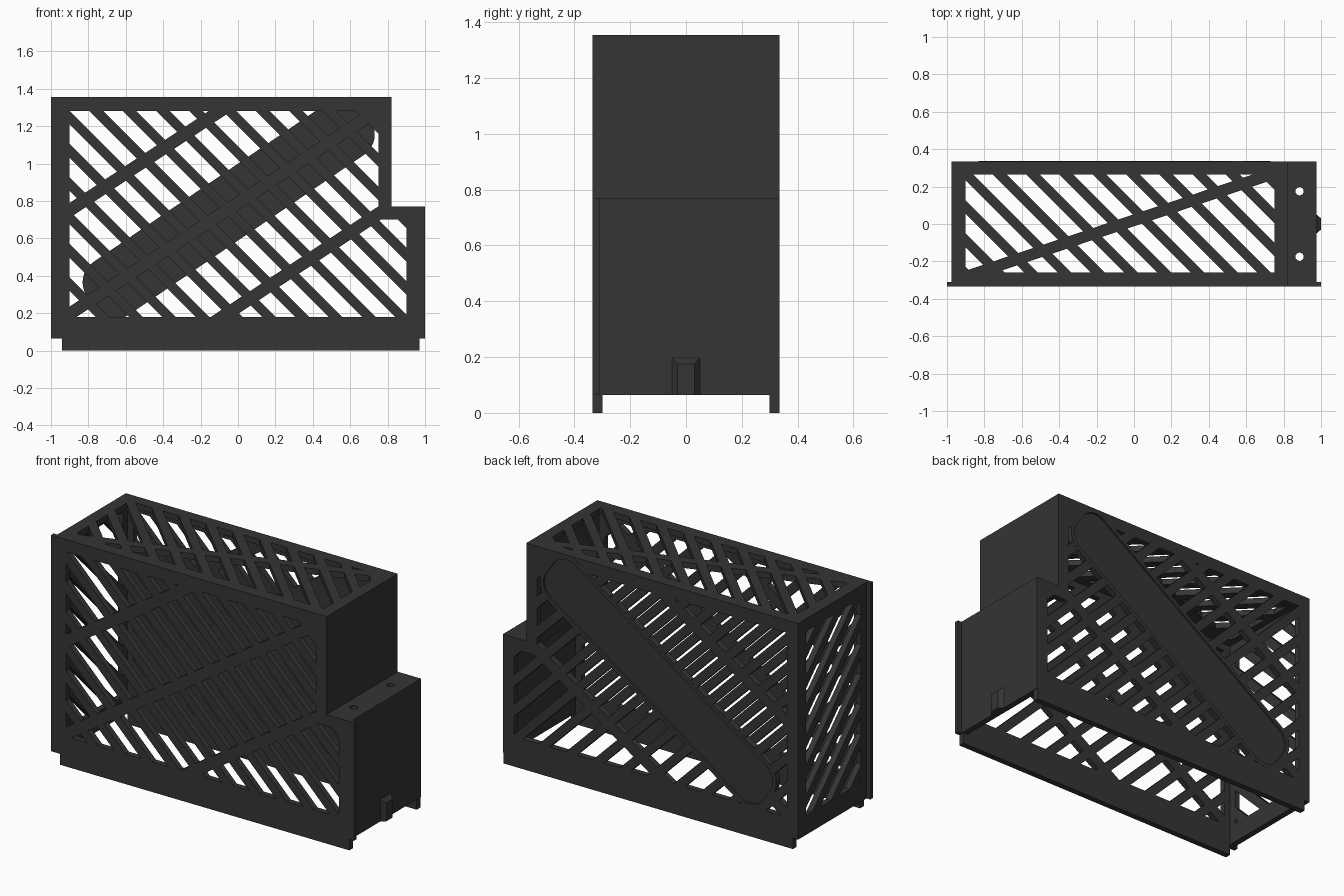
import bpy, bmesh, math

if "Cube" in bpy.data.objects:
    bpy.data.objects.remove(bpy.data.objects["Cube"])

mat = bpy.data.materials.new("charcoal plastic")
mat.diffuse_color = (0.035, 0.035, 0.035, 1)
mat.use_nodes = True
mat.node_tree.nodes["Principled BSDF"].inputs["Base Color"].default_value = mat.diffuse_color

# Maps from panel plane (a, b) and depth d to space
MAPS = {
    'x': lambda a, b, d: (d, a, b),
    'y': lambda a, b, d: (a, d, b),
    'z': lambda a, b, d: (a, b, d),
}


def prisms(name, polys, axis, d0, d1):
    """One object made of flat outlines extruded from depth d0 to d1."""
    bm = bmesh.new()
    f = MAPS[axis]
    for p in polys:
        lo = [bm.verts.new(f(a, b, d0)) for a, b in p]
        hi = [bm.verts.new(f(a, b, d1)) for a, b in p]
        bm.faces.new(lo)
        bm.faces.new(hi)
        n = len(p)
        for i in range(n):
            j = (i + 1) % n
            bm.faces.new((lo[i], lo[j], hi[j], hi[i]))
    bmesh.ops.recalc_face_normals(bm, faces=bm.faces)
    me = bpy.data.meshes.new(name)
    bm.to_mesh(me)
    bm.free()
    me.materials.append(mat)
    ob = bpy.data.objects.new(name, me)
    bpy.context.collection.objects.link(ob)
    return ob


def cut(ob, cutter):
    """Subtract the cutter and remove it."""
    m = ob.modifiers.new("cut", 'BOOLEAN')
    m.operation = 'DIFFERENCE'
    m.solver = 'EXACT'
    m.object = cutter
    dg = bpy.context.evaluated_depsgraph_get()
    me = bpy.data.meshes.new_from_object(ob.evaluated_get(dg))
    ob.modifiers.clear()
    ob.data = me
    bpy.data.objects.remove(cutter)


def clip(poly, ka, kb, c):
    """Keep the part of a convex outline where ka*a + kb*b <= c."""
    out = []
    for i, p in enumerate(poly):
        q = poly[(i + 1) % len(poly)]
        dp, dq = ka * p[0] + kb * p[1] - c, ka * q[0] + kb * q[1] - c
        if dp <= 0:
            out.append(p)
        if dp * dq < 0:
            t = dp / (dp - dq)
            out.append((p[0] + t * (q[0] - p[0]), p[1] + t * (q[1] - p[1])))
    return out


def area(p):
    return abs(sum(p[i - 1][0] * p[i][1] - p[i][0] * p[i - 1][1] for i in range(len(p)))) / 2


def rect(a0, a1, b0, b1):
    return [(a0, b0), (a1, b0), (a1, b1), (a0, b1)]


PITCH, SLOT = 0.178, 0.105


def slots(region, start, slope=0, bars=(), half=0.04):
    """Diagonal slot outlines in a region, interrupted by crossing bars."""
    edges = [-9] + [e for c in sorted(bars) for e in (c - half, c + half)] + [9]
    out = []
    for k in range(-16, 20):
        s = start + k * PITCH
        strip = clip(clip(region, 1, 1, s + SLOT), -1, -1, -s)
        for lo, hi in zip(edges[::2], edges[1::2]):
            p = clip(clip(strip, -slope, 1, hi), slope, -1, -lo)
            if len(p) > 2 and area(p) > 1e-4:
                out.append(p)
    return out


# Front and back slotted walls with their lower tongues
outline = [(-.975, .065), (-.94, .065), (-.94, 0), (.97, 0), (.97, .065), (.975, .065),
           (.975, .77), (.82, .77), (.82, 1.355), (-.975, 1.355)]
BARS = (.236, .79, 1.344)
walls = {}
for name, y0, y1 in (("front_wall", -.335, -.30), ("back_wall", .30, .335)):
    w = prisms(name, [outline], 'y', y0, y1)
    for reg in (rect(-.9, .75, .18, 1.28), rect(.74, .9, .18, .70)):
        cut(w, prisms("cutter", slots(reg, .382, .66, BARS), 'y', y0 - .05, y1 + .05))
    walls[name] = w

# Thin side flanges of the front wall
prisms("front_flange", [rect(-1, -.975, .065, 1.355), rect(.975, 1, .065, .77)], 'y', -.335, -.31)


# Diagonal rounded panel on the back
def rounded(hl, hw, r, n=8):
    ang = math.atan(.68)
    pts = []
    for q, (sx, sy) in enumerate(((1, 1), (-1, 1), (-1, -1), (1, -1))):
        for i in range(n + 1):
            t = (q + i / n) * math.pi / 2
            u, v = sx * (hl - r) + r * math.cos(t), sy * (hw - r) + r * math.sin(t)
            pts.append((-.05 + u * math.cos(ang) - v * math.sin(ang),
                        .76 + u * math.sin(ang) + v * math.cos(ang)))
    return pts


cut(walls["back_wall"], prisms("cutter", [rounded(.875, .155, .115)], 'y', .25, .4))
rim = prisms("back_panel_rim", [rounded(.89, .17, .13)], 'y', .2995, .3355)
cut(rim, prisms("cutter", [rounded(.865, .145, .105)], 'y', .25, .4))
prisms("back_panel", [rounded(.87, .15, .11)], 'y', .30, .325)

# Slotted top
top = prisms("top_panel", [rect(-.975, .82, -.30, .30)], 'z', 1.32, 1.355)
cut(top, prisms("cutter", slots(rect(-.9, .75, -.26, .265), -.595, .335, (.02,), .032), 'z', 1.2, 1.4))

# Slotted left wall
left = prisms("left_wall", [rect(-.30, .30, .065, 1.32)], 'x', -.975, -.94)
cut(left, prisms("cutter", slots(rect(-.26, .26, .18, 1.28), .382), 'x', -1.1, -.8))

# Solid stepped right side
prisms("upper_right_wall", [rect(-.30, .30, .735, 1.32)], 'x', .785, .82)
prisms("lower_right_wall", [rect(-.30, .30, .065, .735)], 'x', .94, .975)

# Step shelf with two screw holes
shelf = prisms("step_shelf", [rect(.82, .975, -.30, .30)], 'z', .735, .77)
holes = [[(.885 + .022 * math.cos(i * math.pi / 12), y + .022 * math.sin(i * math.pi / 12))
          for i in range(24)] for y in (-.175, .175)]
cut(shelf, prisms("cutter", holes, 'z', .6, .9))

# Bevelled catch on the lower right wall
catch = prisms("catch", [rect(-.055, .055, .065, .2)], 'x', .97, 1.0)
for v in catch.data.vertices:
    if v.co.x > .99:
        v.co.y *= .03 / .055
        if v.co.z > .1:
            v.co.z = .175
